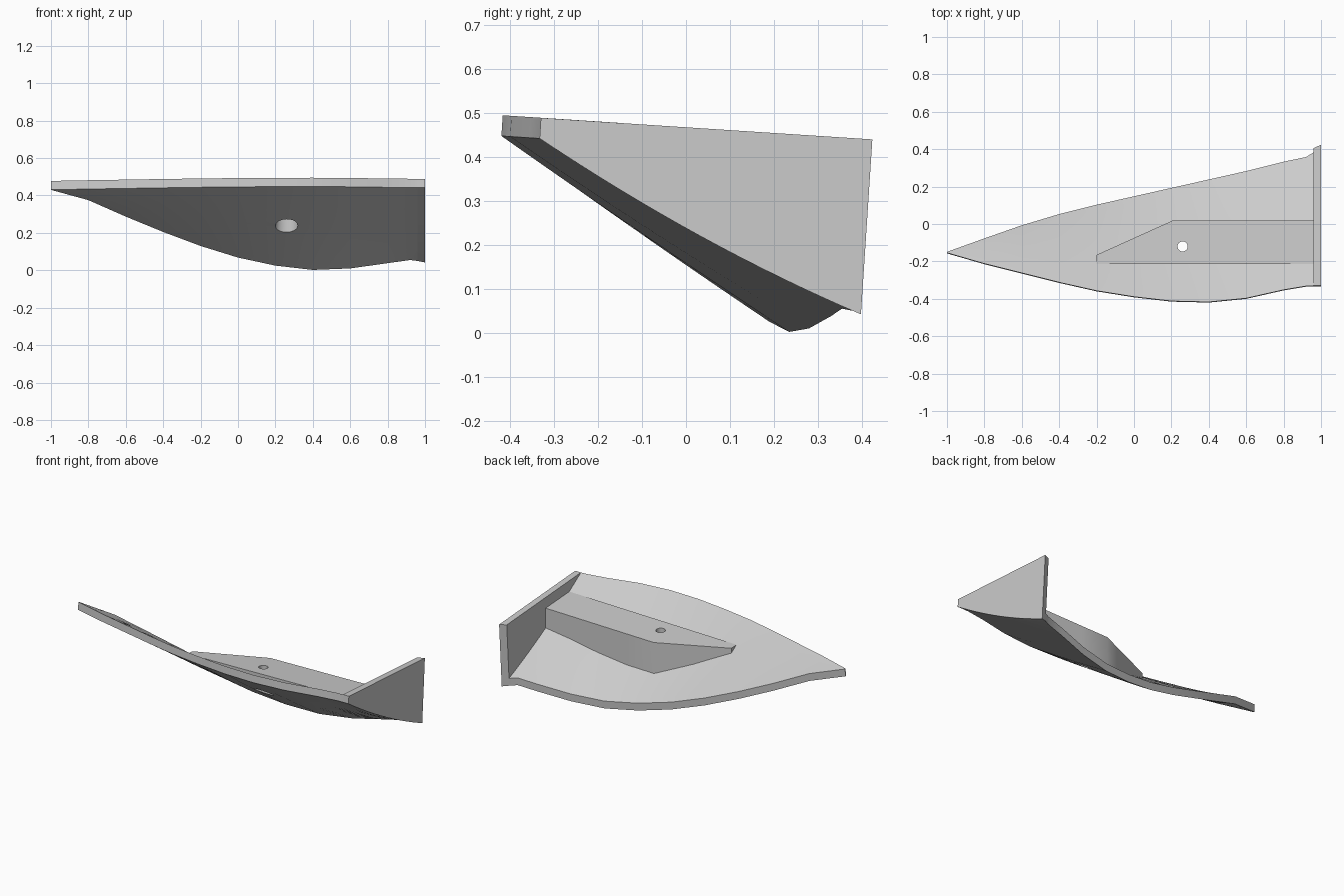
import bpy, math

cube = bpy.data.objects.get("Cube")
if cube:
    bpy.data.objects.remove(cube, do_unlink=True)

grey = bpy.data.materials.new("light_grey")
grey.use_nodes = True
grey.diffuse_color = (0.6, 0.6, 0.6, 1)
grey.node_tree.nodes["Principled BSDF"].inputs["Base Color"].default_value = (0.6, 0.6, 0.6, 1)

TILT = 0.065       # the rim plane leans slightly towards the back
THICK = 0.047      # shell thickness
ROWS = 16

# Shell outline stations: x, front edge y, back edge y, back edge z
STATIONS = [
    (-1, -.157, -.152, .43), (-.8, -.215, -.08, .375), (-.6, -.265, -.01, .287),
    (-.4, -.315, .05, .205), (-.2, -.36, .10, .13), (0, -.392, .145, .068),
    (.2, -.415, .19, .025), (.4, -.42, .235, .002), (.6, -.40, .28, .01),
    (.8, -.355, .33, .038), (.92, -.335, .355, .055), (.96, -.333, .38, .05),
    (1, -.333, .398, .042)]


def rim_z(y):
    return 0.4675 - TILT * y


def station(x):
    """Interpolated front y, back y and back z at x."""
    for a, b in zip(STATIONS, STATIONS[1:]):
        if x <= b[0]:
            f = (x - a[0]) / (b[0] - a[0])
            return [p + (q - p) * f for p, q in zip(a[1:], b[1:])]
    return STATIONS[-1][1:]


def under_z(x, y):
    """Height of the shell's underside."""
    yf, yb, zb = station(x)
    t = (y - yf) / (yb - yf)
    sag = 0.004 + 0.018 * max(0, min(1, (x - 0.5) / 0.4))
    zf = rim_z(yf) - THICK
    return zf + (zb - zf) * t - sag * 4 * t * (1 - t) * min(1, x + 1)


def loft(name, xs, span, lower, upper):
    """Closed solid between a lower and an upper surface."""
    n = ROWS + 1
    verts, faces = [], []
    for x in xs:
        y0, y1 = span(x)
        ys = [y0 + (y1 - y0) * j / ROWS for j in range(n)]
        verts += [lower(x, y) for y in ys]
        verts += [upper(x, y) for y in reversed(ys)]
    ring = 2 * n
    for i in range(len(xs) - 1):
        for j in range(ring):
            k = (j + 1) % ring
            faces.append((i * ring + j, (i + 1) * ring + j, (i + 1) * ring + k, i * ring + k))
    faces.append(tuple(range(ring)))
    faces.append(tuple(reversed(range((len(xs) - 1) * ring, len(xs) * ring))))
    mesh = bpy.data.meshes.new(name)
    mesh.from_pydata(verts, [], faces)
    mesh.update()
    obj = bpy.data.objects.new(name, mesh)
    bpy.context.collection.objects.link(obj)
    mesh.materials.append(grey)
    # consistent outward normals
    bpy.ops.object.select_all(action='DESELECT')
    bpy.context.view_layer.objects.active = obj
    obj.select_set(True)
    bpy.ops.object.mode_set(mode='EDIT')
    bpy.ops.mesh.select_all(action='SELECT')
    bpy.ops.mesh.normals_make_consistent(inside=False)
    bpy.ops.object.mode_set(mode='OBJECT')
    return obj


def underside(x, y):
    return (x, y, under_z(x, y))


def shell_span(x):
    return station(x)[:2]


# Curved shell
shell = loft("shell", [s[0] for s in STATIONS[:-1]], shell_span, underside,
             lambda x, y: (x, y + TILT * THICK, under_z(x, y) + THICK))


# Upright end plate
def plate_top(x, y):
    y_top = y + TILT * (rim_z(y) - under_z(x, y))
    return (x, y_top, rim_z(y_top))


end_plate = loft("end_plate", [.96, 1], shell_span, underside, plate_top)


# Mounting block: flat top, back side angled towards the tip
def block_span(x):
    return -.215, min(.02, -.165 + (x + .2) * .185 / .41)


block = loft("mounting_block", [-.2, -.1, 0, .1, .21, .4, .6, .8, .96], block_span,
             lambda x, y: (x, y, under_z(x, y) + .02),
             lambda x, y: (x, y, .381 + .02 * x - .06 * y))


# Screw hole with a wider recess from below
def cutter(name, radius, z0, z1, squash=1):
    bpy.ops.mesh.primitive_cylinder_add(vertices=32, radius=radius, depth=z1 - z0,
                                        location=(.26, -.12, (z0 + z1) / 2))
    obj = bpy.context.object
    obj.name = name
    obj.scale.y = squash
    obj.hide_render = True
    obj.data.materials.append(grey)
    return obj


cutters = [cutter("screw_hole", .027, 0, .6), cutter("screw_recess", .06, -.1, .34, .83)]
for obj in (shell, block):
    bpy.context.view_layer.objects.active = obj
    for c in cutters:
        mod = obj.modifiers.new(c.name, 'BOOLEAN')
        mod.operation = 'DIFFERENCE'
        mod.solver = 'EXACT'
        mod.object = c
        bpy.ops.object.modifier_apply(modifier=mod.name)
for c in cutters:
    bpy.data.objects.remove(c, do_unlink=True)

# Smooth the curved faces, keep the edges sharp
bpy.ops.object.select_all(action='DESELECT')
for obj in (shell, end_plate, block):
    obj.select_set(True)
bpy.context.view_layer.objects.active = shell
bpy.ops.object.shade_smooth_by_angle(angle=math.radians(25))
